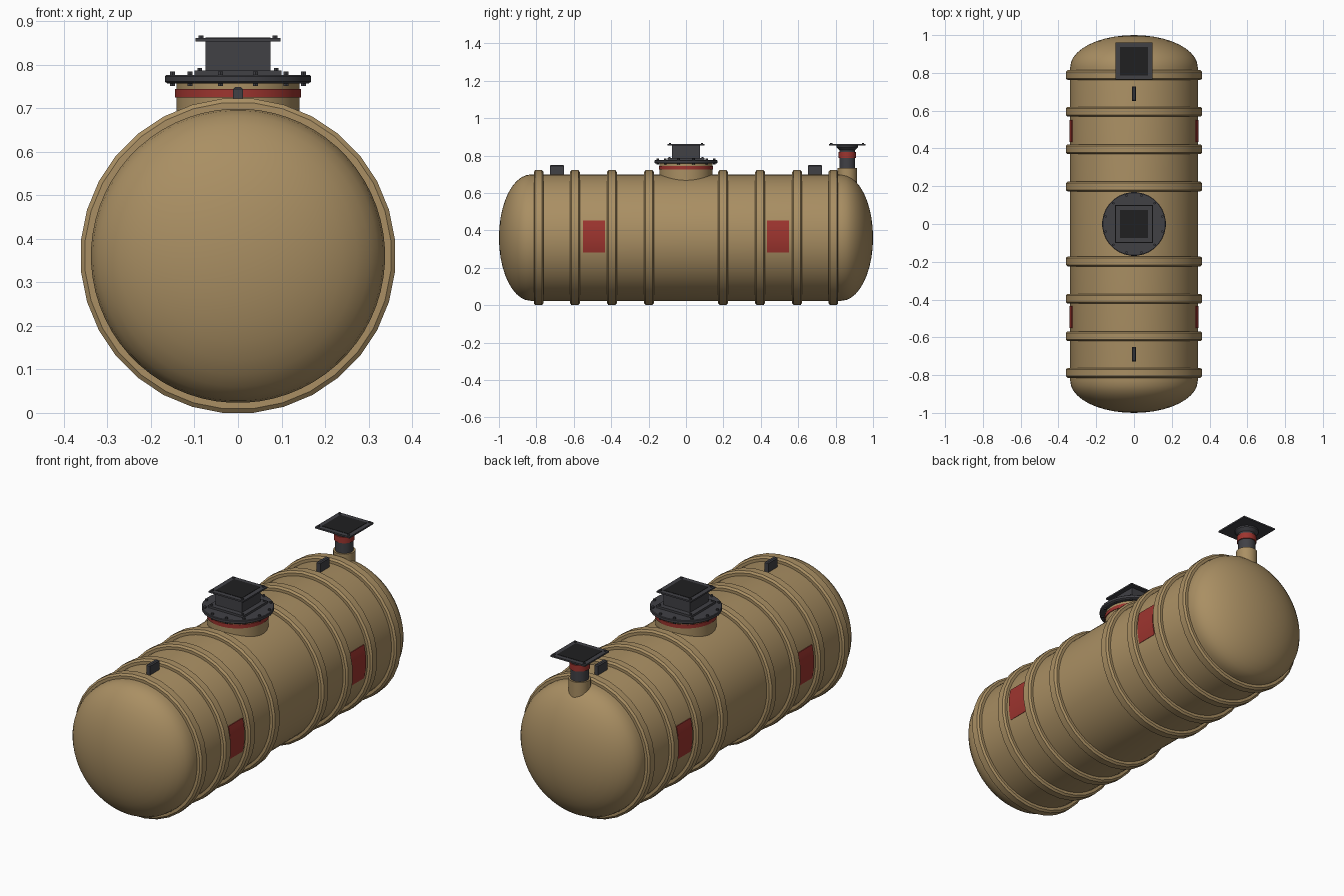
import bpy, bmesh, math
from mathutils import Vector, Matrix

cube = bpy.data.objects.get("Cube")
if cube:
    bpy.data.objects.remove(cube, do_unlink=True)


def material(name, rgb):
    m = bpy.data.materials.new(name)
    m.use_nodes = True
    m.diffuse_color = (*rgb, 1)
    m.node_tree.nodes["Principled BSDF"].inputs["Base Color"].default_value = (*rgb, 1)
    return m


TAN = material("tan_fibreglass", (0.40, 0.275, 0.125))
DARK = material("dark_grey_metal", (0.052, 0.052, 0.06))
BLACK = material("black_cover", (0.014, 0.014, 0.015))
RED = material("red_marking", (0.34, 0.035, 0.028))

CZ = 0.361        # height of the tank axis
R = 0.338         # tank radius
VENT_Y = 0.862    # vent riser position


def finish(name, bm, mat, loc=(0, 0, 0), smooth=True):
    bmesh.ops.recalc_face_normals(bm, faces=bm.faces[:])
    mesh = bpy.data.meshes.new(name)
    bm.to_mesh(mesh)
    bm.free()
    mesh.materials.append(mat)
    ob = bpy.data.objects.new(name, mesh)
    ob.location = loc
    bpy.context.collection.objects.link(ob)
    if smooth:
        bpy.ops.object.select_all(action="DESELECT")
        ob.select_set(True)
        bpy.context.view_layer.objects.active = ob
        bpy.ops.object.shade_smooth_by_angle(angle=math.radians(32))
    return ob


def lathe(name, profile, mat, axis="Z", loc=(0, 0, 0), n=32, closed=False):
    """Revolve (radius, position along axis) points into an n-sided solid."""
    bm = bmesh.new()
    ax = Vector((0, 1, 0)) if axis == "Y" else Vector((0, 0, 1))
    out = Vector((0, 0, 1)) if axis == "Y" else Vector((1, 0, 0))
    out = Matrix.Rotation(math.pi / n, 3, ax) @ out
    vs = [bm.verts.new(out * r + ax * h) for r, h in profile]
    es = [bm.edges.new(p) for p in zip(vs, vs[1:])]
    if closed:
        es.append(bm.edges.new((vs[-1], vs[0])))
    bmesh.ops.spin(bm, geom=vs + es, cent=(0, 0, 0), axis=ax,
                   angle=2 * math.pi, steps=n, use_duplicate=False)
    bmesh.ops.remove_doubles(bm, verts=bm.verts[:], dist=1e-5)
    return finish(name, bm, mat, loc)


def cylinder(name, r, z0, z1, mat, x=0, y=0, n=32):
    return lathe(name, [(0, z0), (r, z0), (r, z1), (0, z1)], mat, loc=(x, y, 0), n=n)


def box(name, size, centre, mat, bevel=0):
    bm = bmesh.new()
    bmesh.ops.create_cube(bm, size=1)
    bmesh.ops.scale(bm, vec=size, verts=bm.verts[:])
    if bevel:
        top = [e for e in bm.edges if all(v.co.z > 0 for v in e.verts)]
        bmesh.ops.bevel(bm, geom=top, offset=bevel, segments=1, affect="EDGES")
    return finish(name, bm, mat, centre, smooth=False)


# Tank shell with domed ends
START, DEPTH, STEPS = 0.83, 0.17, 10
dome = [(R * math.cos(a), START + DEPTH * math.sin(a))
        for a in (i * math.pi / 2 / STEPS for i in range(STEPS))] + [(0, 1.0)]
shell = [(r, -y) for r, y in reversed(dome)] + dome
lathe("tank_shell", shell, TAN, "Y", (0, 0, CZ), n=64)

# Reinforcing ribs
RIB = [(0.328, -0.026), (0.353, -0.026), (0.3627, -0.018),
       (0.3627, 0.018), (0.353, 0.026), (0.328, 0.026)]
for side in (-1, 1):
    for i, y in enumerate((0.198, 0.396, 0.594, 0.788)):
        lathe(f"rib_{'front' if side < 0 else 'back'}_{i + 1}", RIB, TAN, "Y",
              (0, side * y, CZ), closed=True)


# Curved red side plates
def side_plate(name, sx, y):
    bm = bmesh.new()
    rows = []
    for i in range(9):
        a = math.radians(-14.5 + 29 * i / 8)
        rows.append([bm.verts.new((sx * r * math.cos(a), y + dy, CZ + 0.006 + r * math.sin(a)))
                     for r, dy in ((0.334, -0.058), (0.342, -0.058), (0.342, 0.058), (0.334, 0.058))])
    for p, q in zip(rows, rows[1:]):
        for k in range(4):
            bm.faces.new((p[k], p[(k + 1) % 4], q[(k + 1) % 4], q[k]))
    bm.faces.new(rows[0])
    bm.faces.new(rows[-1])
    finish(name, bm, RED)


for sx, s in ((1, "left"), (-1, "right")):
    for sy, e in ((-1, "front"), (1, "back")):
        side_plate(f"red_plate_{s}_{e}", sx, sy * 0.492)

# Lifting lugs
for sy, e in ((-1, "front"), (1, "back")):
    box(f"lifting_lug_{e}", (0.022, 0.076, 0.07), (0, sy * 0.69, 0.714), DARK, bevel=0.005)


# Square bolted cover with a dark centre panel
def square_cover(name, y):
    box(name + "_plate", (0.196, 0.196, 0.008), (0, y, 0.857), DARK)
    box(name + "_panel", (0.15, 0.15, 0.003), (0, y, 0.8612), BLACK)
    for ix in (-1, 1):
        for iy in (-1, 1):
            cylinder(f"{name}_bolt", 0.006, 0.858, 0.867, DARK, ix * 0.085, y + iy * 0.085, n=6)


# Central manway: collar, red band, bolted flange, square riser
cylinder("manway_collar", 0.142, 0.60, 0.76, TAN)
cylinder("manway_band", 0.1455, 0.725, 0.744, RED)
lathe("manway_flange", [(0, 0.757), (0.163, 0.757), (0.169, 0.761), (0.169, 0.773),
                        (0.166, 0.776), (0, 0.776)], DARK)
for i in range(12):
    a = math.radians(15 + 30 * i)
    cylinder("manway_bolt", 0.007, 0.751, 0.784, DARK,
             0.156 * math.cos(a), 0.156 * math.sin(a), n=6)
box("riser_base", (0.2, 0.2, 0.012), (0, 0, 0.781), DARK)
for ix in (-1, 1):
    for iy in (-1, 1):
        cylinder("riser_base_bolt", 0.006, 0.786, 0.792, DARK, ix * 0.088, iy * 0.088, n=6)
box("riser_box", (0.149, 0.149, 0.072), (0, 0, 0.82), DARK)
square_cover("manway_cover", 0)

# Vent riser at the back end
cylinder("vent_collar", 0.052, 0.58, 0.733, TAN, y=VENT_Y, n=24)
lathe("vent_pipe", [(0, 0.70), (0.043, 0.70), (0.043, 0.83), (0.058, 0.845),
                    (0.058, 0.855), (0, 0.855)], DARK, loc=(0, VENT_Y, 0), n=24)
cylinder("vent_band", 0.048, 0.787, 0.818, RED, y=VENT_Y, n=24)
square_cover("vent_cover", VENT_Y)
